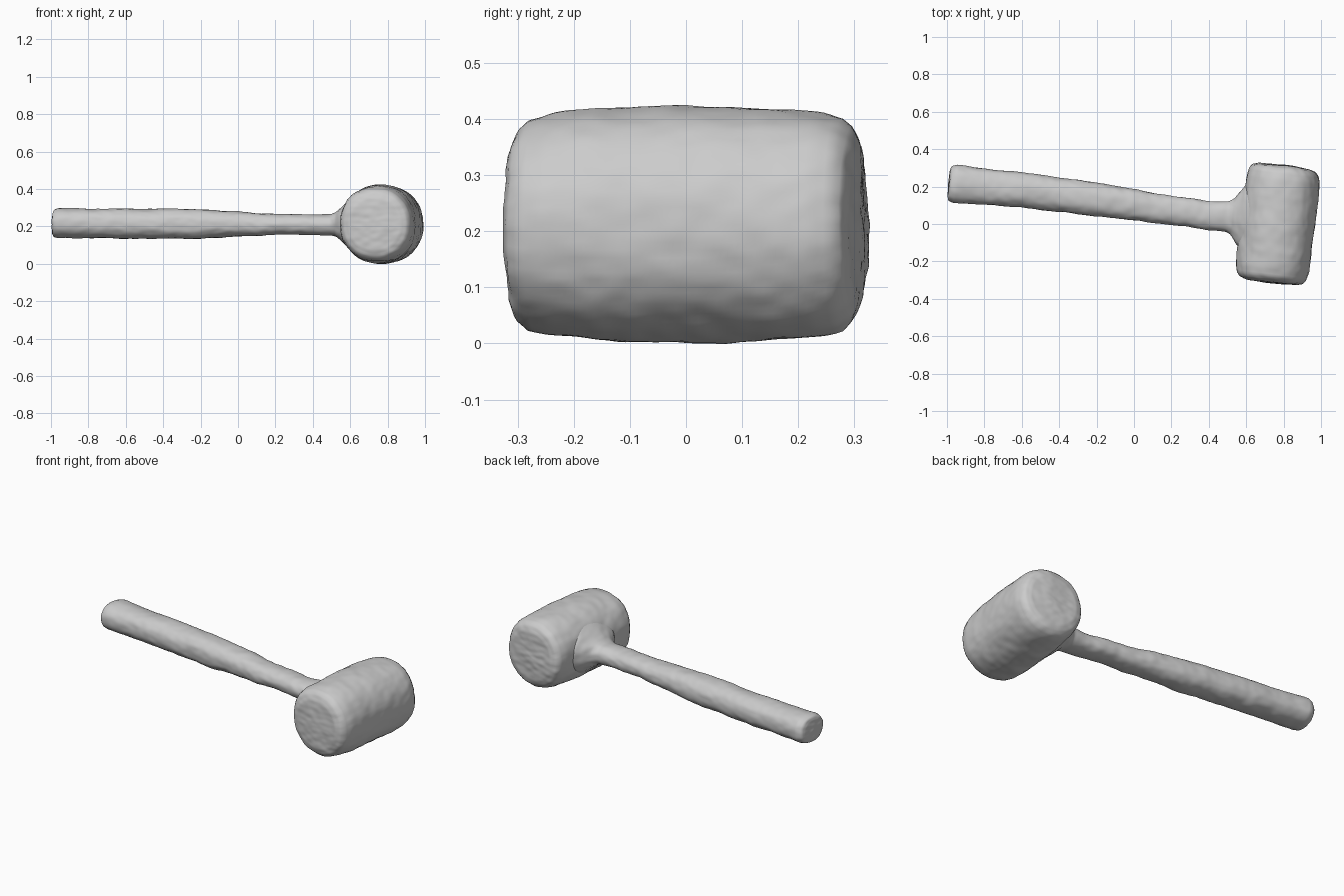
import bpy, bmesh, math
from mathutils import Vector, noise

cube = bpy.data.objects.get("Cube")
if cube:
    bpy.data.objects.remove(cube, do_unlink=True)

grey = bpy.data.materials.new("plain_grey")
grey.use_nodes = True
colour = (0.6, 0.6, 0.6, 1)
grey.diffuse_color = colour
grey.node_tree.nodes["Principled BSDF"].inputs["Base Color"].default_value = colour


def interpolate(stations, t):
    """Monotone-looking blend between the rows of a profile table."""
    for a, b in zip(stations, stations[1:]):
        if t <= b[0]:
            f = (t - a[0]) / (b[0] - a[0])
            return [p + (q - p) * f for p, q in zip(a, b)]
    return list(stations[-1])


def loft(name, stations, place, rings, sides, power, rough):
    """Skin rounded sections along a profile, close the ends, roughen the surface."""
    bm = bmesh.new()
    # resample by distance along the profile so rounded ends keep their detail
    lengths = [0]
    for a, b in zip(stations, stations[1:]):
        lengths.append(lengths[-1] + math.dist(a, b))
    keyed = [(d, *s) for d, s in zip(lengths, stations)]
    loops = []
    for i in range(rings + 1):
        row = interpolate(keyed, lengths[-1] * i / rings)[1:]
        loop = []
        for j in range(sides):
            a = math.tau * j / sides
            c, s = math.cos(a), math.sin(a)
            u = math.copysign(abs(c) ** power, c)
            v = math.copysign(abs(s) ** power, s)
            loop.append(bm.verts.new(place(row, u, v)))
        loops.append(loop)
    for a, b in zip(loops, loops[1:]):
        for j in range(sides):
            k = (j + 1) % sides
            bm.faces.new((a[j], a[k], b[k], b[j]))
    for loop in (loops[0], loops[-1]):
        bm.faces.new(loop)
    bmesh.ops.recalc_face_normals(bm, faces=bm.faces)
    bm.normal_update()
    # hand-carved dents: broad waves plus finer chips
    moves = []
    for v in bm.verts:
        p = v.co
        d = noise.noise(p * 9) + 0.5 * noise.noise(Vector((p.x * 22, p.y * 22, p.z * 40)))
        moves.append((v, v.normal * d * rough))
    for v, m in moves:
        v.co += m
    mesh = bpy.data.meshes.new(name)
    bm.to_mesh(mesh)
    bm.free()
    mesh.materials.append(grey)
    obj = bpy.data.objects.new(name, mesh)
    bpy.context.collection.objects.link(obj)
    bpy.ops.object.select_all(action="DESELECT")
    obj.select_set(True)
    bpy.context.view_layer.objects.active = obj
    bpy.ops.object.shade_smooth_by_angle(angle=math.radians(50))
    return obj


# Mallet head: barrel on a slightly turned axis
tilt = math.radians(7)
along = Vector((math.sin(tilt), math.cos(tilt), 0))
across = Vector((math.cos(tilt), -math.sin(tilt), 0))
centre = Vector((0.768, 0.0, 0.212))


def place_head(row, u, v):
    t, r, h = row
    return centre + along * t + across * (r * u) + Vector((0, 0, h * v))


# distance along axis, half width, half height
half = [(0.0, 0.199, 0.211), (0.15, 0.199, 0.208), (0.24, 0.195, 0.199), (0.28, 0.186, 0.189),
        (0.30, 0.172, 0.172), (0.312, 0.14, 0.14), (0.316, 0.06, 0.06), (0.317, 0.002, 0.002)]
head = [(-t, r, h) for t, r, h in reversed(half[1:])] + half
loft("mallet_head", head, place_head, 90, 96, 0.93, 0.005)


# Handle with a thicker grip, narrow neck and flared collar
def place_handle(row, u, v):
    x, y, z, w, h = row
    return Vector((x + 0.09 * w * u, y + w * u, z + h * v))


# x, centre y, centre z, half width, half height
handle = [(-0.992, 0.215, 0.218, 0.002, 0.002), (-0.99, 0.215, 0.218, 0.07, 0.055),
          (-0.983, 0.215, 0.218, 0.092, 0.073), (-0.955, 0.215, 0.219, 0.102, 0.079),
          (-0.8, 0.2, 0.216, 0.095, 0.078), (-0.5, 0.171, 0.214, 0.092, 0.079),
          (-0.25, 0.137, 0.213, 0.09, 0.08), (0.0, 0.102, 0.212, 0.082, 0.068),
          (0.2, 0.073, 0.209, 0.077, 0.054), (0.42, 0.044, 0.21, 0.077, 0.054),
          (0.5, 0.038, 0.21, 0.08, 0.057), (0.525, 0.038, 0.21, 0.096, 0.066),
          (0.55, 0.038, 0.21, 0.135, 0.085), (0.585, 0.038, 0.211, 0.178, 0.115),
          (0.63, 0.038, 0.211, 0.19, 0.15), (0.7, 0.038, 0.211, 0.15, 0.14)]
loft("handle", handle, place_handle, 170, 56, 0.88, 0.005)
